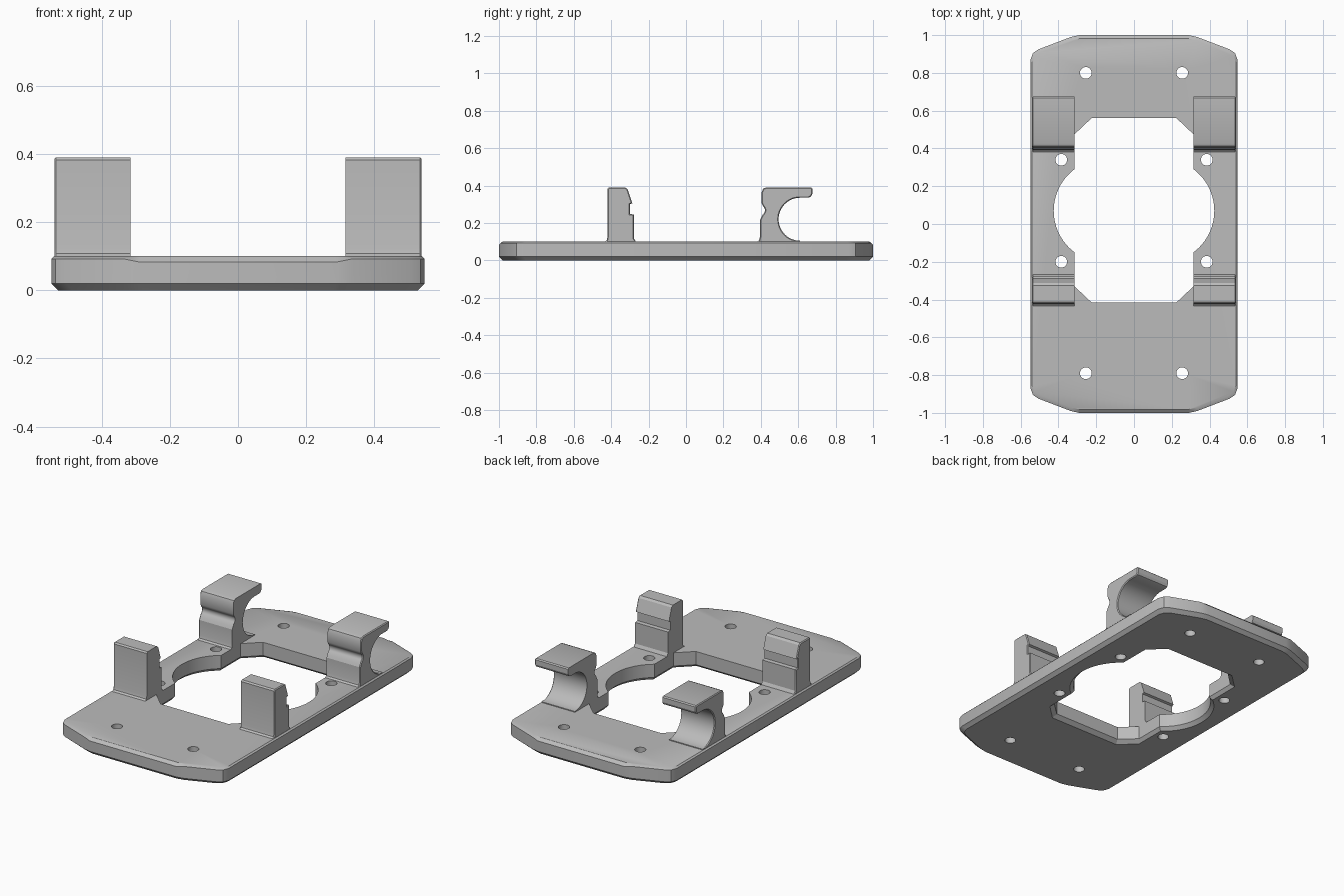
import bpy, bmesh
from math import sin, cos, pi, radians

if "Cube" in bpy.data.objects:
    bpy.data.objects.remove(bpy.data.objects["Cube"])

grey = bpy.data.materials.new("plain grey")
grey.use_nodes = True
GREY = (0.5, 0.5, 0.5, 1)
grey.diffuse_color = GREY
grey.node_tree.nodes["Principled BSDF"].inputs["Base Color"].default_value = GREY


def loft(bm, rings):
    """Skin a stack of closed rings and cap both ends."""
    loops = [[bm.verts.new(p) for p in ring] for ring in rings]
    n = len(loops[0])
    for a, b in zip(loops, loops[1:]):
        for i in range(n):
            j = (i + 1) % n
            bm.faces.new((a[i], a[j], b[j], b[i]))
    bm.faces.new(loops[0])
    return bm.faces.new(loops[-1])


def finish(bm, name):
    bmesh.ops.recalc_face_normals(bm, faces=bm.faces[:])
    mesh = bpy.data.meshes.new(name)
    bm.to_mesh(mesh)
    bm.free()
    mesh.materials.append(grey)
    obj = bpy.data.objects.new(name, mesh)
    bpy.context.collection.objects.link(obj)
    return obj


def smooth(obj):
    bpy.ops.object.select_all(action='DESELECT')
    obj.select_set(True)
    bpy.context.view_layer.objects.active = obj
    bpy.ops.object.shade_smooth_by_angle(angle=radians(25))


def arc(cx, cy, r, start, end, steps):
    angles = [radians(start + (end - start) * i / steps) for i in range(steps + 1)]
    return [(cx + r * cos(a), cy + r * sin(a)) for a in angles]


def mirror_x(half):
    return half + [(-x, y) for x, y in reversed(half)]


# Base plate: clipped rounded corners, bevelled rims
corner = [(0.29, 1), (0.335, 0.99), (0.505, 0.925), (0.535, 0.905), (0.548, 0.87)]
half = corner + [(x, -y) for x, y in reversed(corner)]
outline = mirror_x(half)


def rim(inset_x, inset_y, z):
    return [(x * (1 - inset_x / 0.548), y * (1 - inset_y), z) for x, y in outline]


shoulder = [(x, y, 0.083 if abs(x) < 0.32 else 0.092) for x, y in outline]
bm = bmesh.new()
loft(bm, [rim(0.02, 0.02, 0), rim(0, 0, 0.02), shoulder, rim(0.008, 0.018, 0.1)])
plate = finish(bm, "base_plate")

# Central opening, flared at its lower edge
side = [(0.225, 0.56), (0.315, 0.475)]
side += arc(0.15, 0.07, 0.275, 53, -53, 24)
side += [(0.315, -0.33), (0.225, -0.415)]
opening = mirror_x(side)


def flare(amount, z):
    s = 1 + amount / 0.4
    return [(x * s, 0.07 + (y - 0.07) * s, z) for x, y in opening]


bm = bmesh.new()
loft(bm, [flare(0.03, -0.01), flare(0, 0.02), flare(0, 0.2)])

# Screw holes
for x, y in [(0.255, 0.8), (0.255, -0.79), (0.385, 0.34), (0.385, -0.2)]:
    for s in (1, -1):
        circle = arc(s * x, y, 0.031, 0, 345, 23)
        loft(bm, [[(px, py, z) for px, py in circle] for z in (-0.05, 0.2)])
cutter = finish(bm, "opening_cutter")
cutter.hide_render = True

cut = plate.modifiers.new("openings", 'BOOLEAN')
cut.operation = 'DIFFERENCE'
cut.solver = 'EXACT'
cut.object = cutter
bpy.context.view_layer.objects.active = plate
bpy.ops.object.modifier_apply(modifier=cut.name)
bpy.data.objects.remove(cutter)
smooth(plate)

# Side profiles (y, z) of the clips
post = [(-0.435, 0.1), (-0.424, 0.108), (-0.42, 0.125), (-0.42, 0.382),
        (-0.412, 0.39), (-0.325, 0.39), (-0.312, 0.38), (-0.287, 0.305),
        (-0.3, 0.3), (-0.3, 0.248), (-0.278, 0.245), (-0.278, 0.118), (-0.268, 0.1)]
hook = [(0.38, 0.1), (0.391, 0.108), (0.395, 0.125), (0.395, 0.215), (0.402, 0.23)]
hook += arc(0.395, 0.268, 0.027, -50, 50, 8)
hook += [(0.405, 0.305), (0.405, 0.365), (0.412, 0.383), (0.428, 0.39), (0.668, 0.39),
         (0.675, 0.384), (0.675, 0.355), (0.668, 0.341), (0.655, 0.335)]
hook += arc(0.61, 0.22, 0.115, 90, 270, 24)
hook += [(0.61, 0.1)]


def clip(name, profile, s):
    bm = bmesh.new()
    outer = loft(bm, [[(s * x, y, z) for y, z in profile] for x in (0.315, 0.539)])
    bmesh.ops.recalc_face_normals(bm, faces=bm.faces[:])
    # Ease the outer edge, leaving the foot on the plate
    edges = [e for e in outer.edges if max(v.co.z for v in e.verts) > 0.106]
    bmesh.ops.bevel(bm, geom=edges, offset=0.005, segments=1, affect='EDGES')
    smooth(finish(bm, name))


for label, s in (("left", 1), ("right", -1)):
    clip("front_post_" + label, post, s)
    clip("back_hook_" + label, hook, s)
